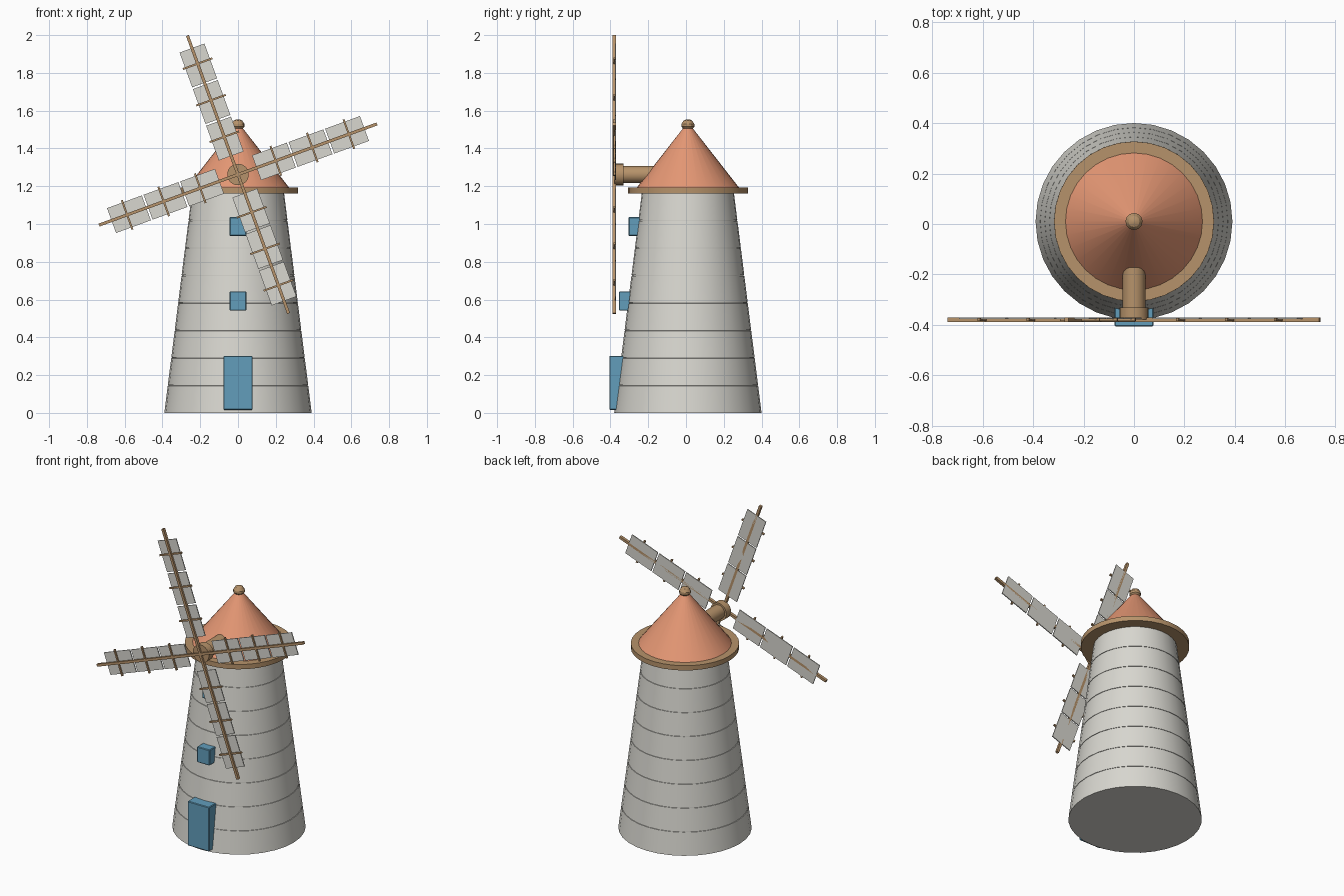
import bpy, bmesh, math
from mathutils import Matrix, Vector

if "Cube" in bpy.data.objects:
    bpy.data.objects.remove(bpy.data.objects["Cube"])


def material(name, rgb):
    m = bpy.data.materials.new(name)
    m.diffuse_color = (*rgb, 1)
    m.use_nodes = True
    m.node_tree.nodes["Principled BSDF"].inputs["Base Color"].default_value = m.diffuse_color
    return m


STONE = material("pale stone", (0.69, 0.68, 0.63))
CLAY = material("terracotta", (0.78, 0.31, 0.175))
WOOD = material("wood", (0.47, 0.29, 0.145))
BLUE = material("blue paint", (0.122, 0.34, 0.50))

CY = 0.01                 # tower axis in y
HUB = Vector((0, 0, 1.262))
TOWER_H, R0, R1 = 1.163, 0.39, 0.244


def finish(name, bm, mat, smooth=True):
    bmesh.ops.recalc_face_normals(bm, faces=bm.faces)
    me = bpy.data.meshes.new(name)
    bm.to_mesh(me)
    bm.free()
    me.materials.append(mat)
    ob = bpy.data.objects.new(name, me)
    bpy.context.collection.objects.link(ob)
    if smooth:
        bpy.ops.object.select_all(action='DESELECT')
        ob.select_set(True)
        bpy.context.view_layer.objects.active = ob
        bpy.ops.object.shade_smooth_by_angle(angle=math.radians(30))
    return ob


def lathe(name, profile, mat, sides=32, matrix=Matrix.Translation((0, CY, 0))):
    """Revolve (radius, height) points around z, closing both ends."""
    bm = bmesh.new()
    rings = []
    for r, z in profile:
        rings.append([bm.verts.new((r * math.cos(2 * math.pi * i / sides),
                                    r * math.sin(2 * math.pi * i / sides), z))
                      for i in range(sides)])
    for a, b in zip(rings, rings[1:]):
        for i in range(sides):
            j = (i + 1) % sides
            bm.faces.new((a[i], a[j], b[j], b[i]))
    bm.faces.new(rings[0])
    bm.faces.new(rings[-1])
    bm.transform(matrix)
    return finish(name, bm, mat)


def box(name, lo, hi, mat, bevel=0.0, matrix=Matrix()):
    lo, hi = Vector(lo), Vector(hi)
    bm = bmesh.new()
    bmesh.ops.create_cube(bm, size=1, matrix=Matrix.Translation((lo + hi) / 2)
                          @ Matrix.Diagonal((*(hi - lo), 1)))
    if bevel:
        bmesh.ops.bevel(bm, geom=bm.edges[:], offset=bevel, segments=1, affect='EDGES')
    bm.transform(matrix)
    return finish(name, bm, mat, smooth=False)


# Tapered tower with eight courses separated by fine recessed joints
def wall_radius(z):
    return R0 + (R1 - R0) * z / TOWER_H


profile = [(R0, 0)]
for k in range(1, 8):
    z = 0.1455 * k
    profile += [(wall_radius(z - 0.002), z - 0.002), (wall_radius(z) - 0.003, z - 0.0015),
                (wall_radius(z) - 0.003, z + 0.0015), (wall_radius(z + 0.002), z + 0.002)]
profile.append((R1, TOWER_H))
lathe("tower", profile, STONE)

# Roof: eaves ring, cone and finial knob
lathe("eaves", [(0.317, 1.161), (0.317, 1.192)], WOOD)
lathe("roof", [(0.273, 1.19), (0.006, 1.532)], CLAY)
lathe("finial", [(0.024, 1.503), (0.034, 1.515), (0.034, 1.53),
                 (0.022, 1.548), (0.008, 1.554)], WOOD, sides=12)

# Axle and hub, pointing to the front
to_front = Matrix.Translation(HUB) @ Matrix.Rotation(math.radians(90), 4, 'X')
lathe("axle", [(0.045, 0.10), (0.045, 0.345)], WOOD, 24, to_front)
lathe("hub", [(0.057, 0.330), (0.057, 0.378)], WOOD, 24, to_front)

# Door and two windows standing proud of the wall
box("door", (-0.077, -0.406, 0.016), (0.077, -0.325, 0.302), BLUE, 0.004)
box("lower_window", (-0.045, -0.355, 0.542), (0.045, -0.285, 0.643), BLUE, 0.004)
box("upper_window", (-0.045, -0.304, 0.937), (0.045, -0.235, 1.037), BLUE, 0.004)

# Four sail arms: spar, three panels and three crossbars each
for arm in range(4):
    turn = Matrix.Translation(HUB) @ Matrix.Rotation(math.radians(-20 + 90 * arm), 4, 'Y')
    box(f"spar_{arm}", (-0.008, -0.389, 0), (0.008, -0.371, 0.783), WOOD, 0, turn)
    for p in range(3):
        mid = 0.2025 + 0.206 * p
        box(f"sail_panel_{arm}_{p}", (-0.07, -0.377, mid - 0.098),
            (0.07, -0.371, mid + 0.098), STONE, 0, turn)
        box(f"crossbar_{arm}_{p}", (-0.083, -0.385, mid + 0.005),
            (0.083, -0.373, mid + 0.015), WOOD, 0, turn)
